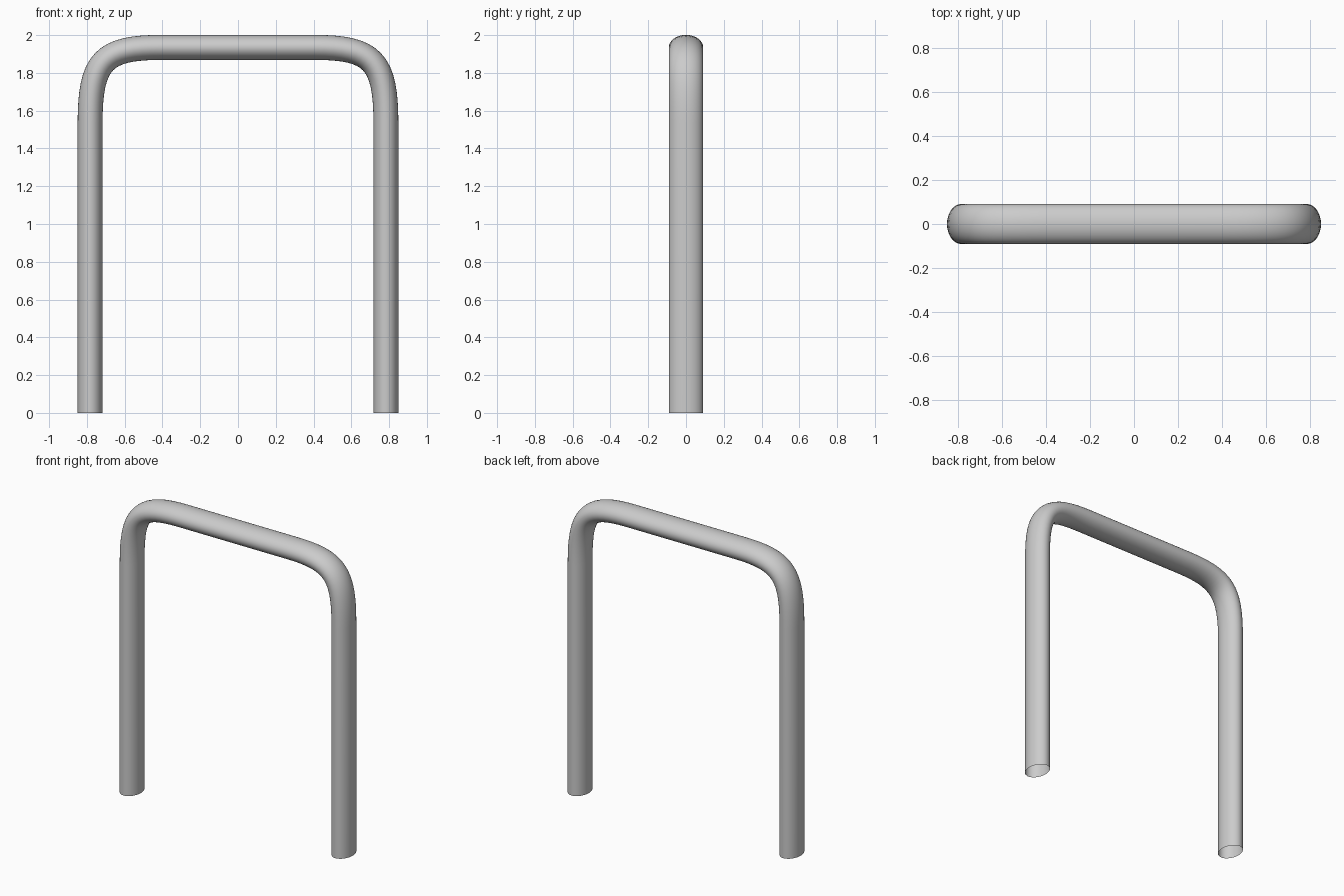
import bpy, bmesh
from math import sin, cos, pi
from mathutils import Vector

if "Cube" in bpy.data.objects:
    bpy.data.objects.remove(bpy.data.objects["Cube"])

X, Z = 0.783, 1.935        # tube centre line: leg x, top bar z
RX, RY = 0.066, 0.091      # oval tube radii
SIDES, BEND = 32, 16

def bend(t):
    """Centre point and tangent of the right-hand corner, leg to bar."""
    p = [Vector((X, Z - 0.40)), Vector((X, Z - 0.07)),
         Vector((X - 0.07, Z)), Vector((X - 0.38, Z))]
    s = 1 - t
    pos = p[0]*s**3 + p[1]*3*s*s*t + p[2]*3*s*t*t + p[3]*t**3
    tan = (p[1]-p[0])*s*s + (p[2]-p[1])*2*s*t + (p[3]-p[2])*t*t
    return pos, tan.normalized()

# Path: right leg, right corner, then the mirrored corner and left leg
half = [(Vector((X, 0)), Vector((0, 1)))]
half += [bend(i / BEND) for i in range(BEND + 1)]
path = half + [(Vector((-p.x, p.y)), Vector((t.x, -t.y))) for p, t in reversed(half)]

# Sweep the oval section along the path, open at the feet
bm = bmesh.new()
rings = []
for p, t in path:
    n = Vector((t.y, -t.x))
    ring = []
    for k in range(SIDES):
        a = 2 * pi * k / SIDES
        c = p + n * RX * cos(a)
        ring.append(bm.verts.new((c.x, RY * sin(a), c.y)))
    rings.append(ring)
for a, b in zip(rings, rings[1:]):
    for k in range(SIDES):
        j = (k + 1) % SIDES
        bm.faces.new((a[k], a[j], b[j], b[k])).smooth = True

mesh = bpy.data.meshes.new("bent_tube_frame")
bm.to_mesh(mesh)
bm.free()
frame = bpy.data.objects.new("bent_tube_frame", mesh)
bpy.context.collection.objects.link(frame)
